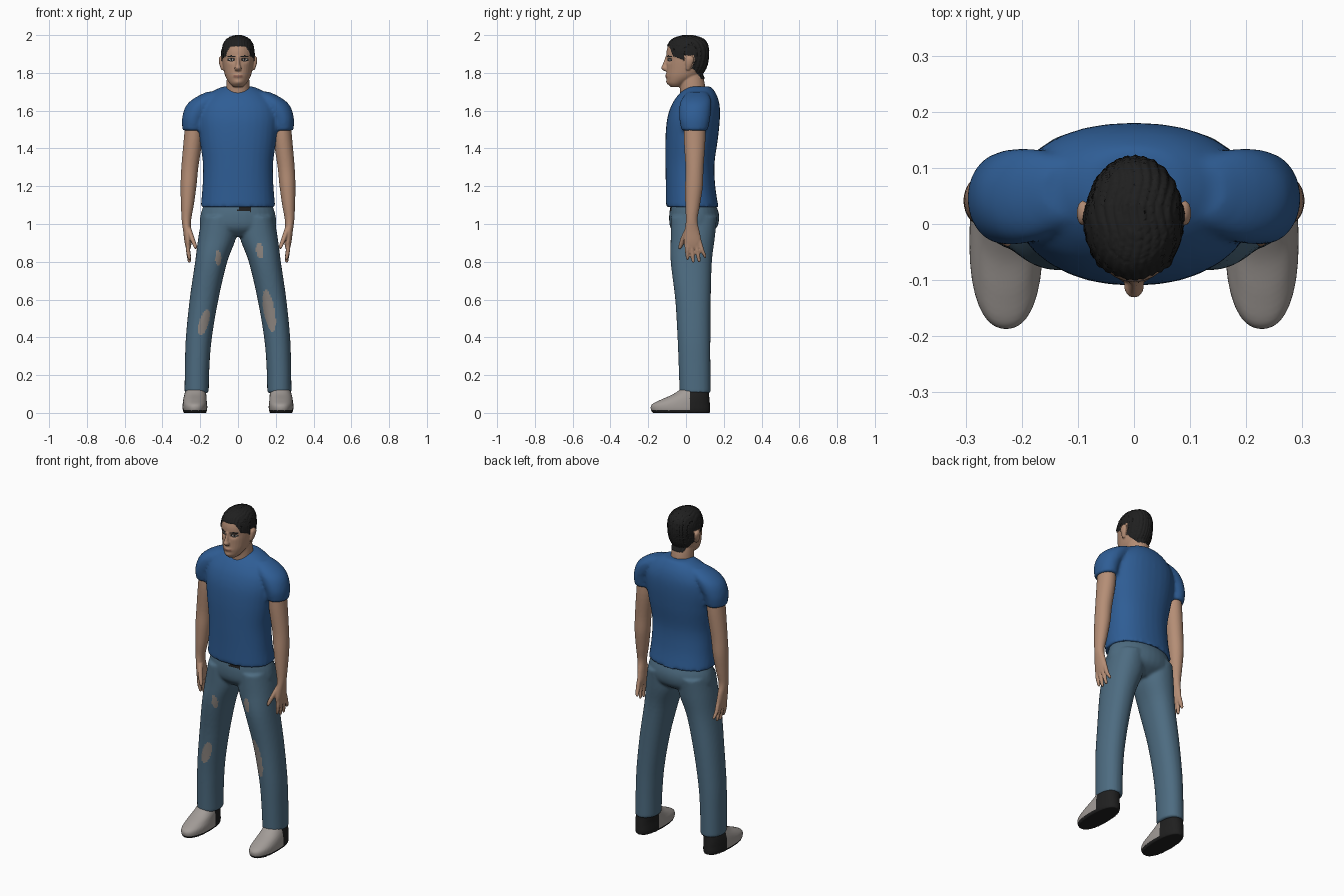
import bpy, bmesh, math

cube = bpy.data.objects.get("Cube")
if cube:
    bpy.data.objects.remove(cube, do_unlink=True)


def material(name, rgb):
    m = bpy.data.materials.new(name)
    m.use_nodes = True
    m.diffuse_color = (*rgb, 1)
    m.node_tree.nodes["Principled BSDF"].inputs["Base Color"].default_value = (*rgb, 1)
    return m


SKIN = material("skin", (0.46, 0.27, 0.18))
BLUE = material("shirt blue", (0.028, 0.11, 0.3))
DENIM = material("denim", (0.075, 0.15, 0.22))
PATCH = material("worn patch grey", (0.27, 0.24, 0.22))
CANVAS = material("shoe grey", (0.36, 0.33, 0.31))
BLACK = material("black", (0.014, 0.014, 0.014))
WHITE = material("eye white", (0.5, 0.47, 0.44))
LIP = material("lip", (0.3, 0.14, 0.1))


def loft(bm, rings, side=1, power=2.0, segs=32, steps=5):
    """Closed tube through horizontal rings (x, y, z, rx, ry), smoothly interpolated."""
    pts = [rings[0]] + rings + [rings[-1]]
    path = []
    for i in range(1, len(pts) - 2):
        for s in range(steps):
            t = s / steps
            path.append([0.5 * (2 * b + (c - a) * t + (2 * a - 5 * b + 4 * c - d) * t * t
                                + (3 * b - a - 3 * c + d) * t ** 3)
                         for a, b, c, d in zip(*pts[i - 1:i + 3])])
    path.append(rings[-1])
    loops = []
    for x, y, z, rx, ry in path:
        loop = []
        for k in range(segs):
            a = math.tau * k / segs
            c, s = math.cos(a), math.sin(a)
            loop.append(bm.verts.new((
                side * x + rx * math.copysign(abs(c) ** (2 / power), c),
                y + ry * math.copysign(abs(s) ** (2 / power), s), z)))
        loops.append(loop)
    for lo, hi in zip(loops, loops[1:]):
        for k in range(segs):
            n = (k + 1) % segs
            bm.faces.new((lo[k], lo[n], hi[n], hi[k]))
    bm.faces.new(loops[0])
    bm.faces.new(loops[-1])


def fuse(name, bm, voxel, smooth, mats):
    """Merge overlapping lofts into one continuous smooth skin."""
    bmesh.ops.recalc_face_normals(bm, faces=bm.faces)
    rough = bpy.data.meshes.new(name)
    bm.to_mesh(rough)
    bm.free()
    obj = bpy.data.objects.new(name, rough)
    bpy.context.collection.objects.link(obj)
    rm = obj.modifiers.new("merge", "REMESH")
    rm.mode = "VOXEL"
    rm.voxel_size = voxel
    sm = obj.modifiers.new("relax", "SMOOTH")
    sm.iterations = smooth
    dg = bpy.context.evaluated_depsgraph_get()
    obj_mesh = bpy.data.meshes.new_from_object(obj.evaluated_get(dg))
    obj.modifiers.clear()
    obj.data = obj_mesh
    bpy.data.meshes.remove(rough)
    obj_mesh.name = name
    obj_mesh.materials.clear()
    for m in mats:
        obj_mesh.materials.append(m)
    obj_mesh.shade_smooth()
    return obj


def paint(obj, rule):
    for p in obj.data.polygons:
        p.material_index = rule(p.center, p.normal)


# Shirt: torso with both sleeves
bm = bmesh.new()
loft(bm, [(0, .033, 1.09, .198, .139), (0, .024, 1.2, .188, .131), (0, .021, 1.32, .186, .13),
          (0, .03, 1.45, .204, .139), (0, .039, 1.55, .215, .14), (0, .049, 1.62, .205, .13),
          (0, .058, 1.67, .17, .11), (0, .065, 1.705, .13, .085), (0, .07, 1.728, .08, .062)], power=2.2)
for side in (1, -1):
    loft(bm, [(.238, .046, 1.495, .056, .07), (.233, .046, 1.56, .063, .082), (.2, .05, 1.625, .076, .085),
              (.165, .055, 1.667, .065, .075), (.12, .06, 1.7, .045, .05)], side)
fuse("shirt", bm, .01, 5, [BLUE])

# Collar band
bpy.ops.mesh.primitive_torus_add(major_radius=.071, minor_radius=.007, major_segments=40, minor_segments=8,
                                 location=(0, .036, 1.703), rotation=(.28, 0, 0))
collar = bpy.context.object
collar.name = "collar"
collar.data.materials.append(BLUE)
collar.data.shade_smooth()

# Jeans: pelvis with both legs
bm = bmesh.new()
loft(bm, [(0, .035, 1.13, .17, .11), (0, .043, 1.05, .198, .132), (0, .04, .98, .195, .122),
          (0, .03, .935, .12, .07)])
for side in (1, -1):
    loft(bm, [(.1, .042, 1.04, .09, .122), (.11, .036, .93, .1, .117), (.142, .028, .8, .085, .109),
              (.18, .037, .6, .076, .094), (.207, .042, .4, .069, .087), (.216, .045, .25, .065, .084),
              (.219, .048, .105, .064, .082)], side, 2.2)
jeans = fuse("jeans", bm, .008, 4, [DENIM, PATCH, BLACK])
HOLES = [(-.105, .82, .016, .042, 0), (-.18, .48, .026, .07, .25),
         (.115, .86, .02, .042, -.1), (.165, .54, .03, .11, -.17)]


def denim_rule(c, n):
    if n.y > -.1:
        return 0
    if 0 < c.x < .07 and c.z > 1.065:
        return 2
    for x, z, w, h, lean in HOLES:
        if ((c.x - x - lean * (c.z - z)) / w) ** 2 + ((c.z - z) / h) ** 2 < 1:
            return 1
    return 0


paint(jeans, denim_rule)

for side, label in ((1, "left"), (-1, "right")):
    # Arm, palm, fingers and thumb
    bm = bmesh.new()
    loft(bm, [(.235, .046, 1.56, .042, .055), (.238, .046, 1.45, .049, .057), (.255, .045, 1.3, .045, .048),
              (.262, .042, 1.2, .042, .047), (.268, .035, 1.1, .034, .039), (.273, .03, 1.02, .025, .031),
              (.269, .032, .96, .021, .04), (.265, .035, .91, .019, .047), (.263, .037, .875, .014, .044)], side)
    for y, tip_y, tip_z in ((.003, .008, .81), (.026, .038, .795), (.049, .069, .798), (.071, .1, .82)):
        loft(bm, [(.265, y, .91, .012, .012), (.264, (y + tip_y) / 2, .86, .012, .012),
                  (.258, tip_y, tip_z + .01, .009, .009), (.257, tip_y, tip_z, .005, .005)], side, segs=12)
    loft(bm, [(.262, .015, .98, .014, .018), (.245, -.01, .93, .014, .017),
              (.228, -.028, .885, .011, .012), (.224, -.034, .867, .006, .006)], side, segs=12)
    fuse(label + "_arm", bm, .005, 3, [SKIN])

    # Shoe: dark heel and sole, light toe
    bm = bmesh.new()
    loft(bm, [(.228, -.025, 0, .06, .152), (.228, -.029, .02, .065, .158), (.228, -.027, .045, .065, .154),
              (.228, -.004, .07, .062, .129), (.226, .026, .098, .058, .096), (.224, .045, .125, .052, .075)],
         side, 2.3)
    shoe = fuse(label + "_shoe", bm, .006, 2, [CANVAS, BLACK])
    paint(shoe, lambda c, n: int(c.y > .02 or c.z < .014))

# Head: skull, neck, nose and ears
bm = bmesh.new()
loft(bm, [(0, -.05, 1.725, .024, .03), (0, -.045, 1.745, .045, .052), (0, -.017, 1.78, .066, .087),
          (0, -.001, 1.82, .077, .103), (0, .006, 1.87, .084, .11), (0, .008, 1.92, .084, .11),
          (0, .01, 1.96, .072, .097), (0, .01, 1.983, .05, .07), (0, .01, 1.995, .02, .03)])
loft(bm, [(0, .045, 1.62, .078, .07), (0, .037, 1.7, .065, .068), (0, .03, 1.76, .06, .066),
          (0, .02, 1.81, .055, .06)])
loft(bm, [(0, -.096, 1.888, .008, .012), (0, -.107, 1.845, .011, .017), (0, -.111, 1.826, .018, .021),
          (0, -.104, 1.811, .015, .014)], segs=16)
for side in (1, -1):
    loft(bm, [(.08, .01, 1.815, .008, .01), (.088, .016, 1.845, .011, .019),
              (.091, .02, 1.875, .011, .022), (.086, .018, 1.89, .007, .012)], side, segs=16)
head = fuse("head", bm, .0038, 4, [SKIN, BLACK, WHITE, LIP])

# Hairline height by depth
LINE = [(-.2, 1.948), (-.085, 1.94), (-.067, 1.888), (-.02, 1.872), (.008, 1.835),
        (.04, 1.82), (.08, 1.768), (.2, 1.765)]


def is_hair(c):
    if abs(c.x) > .08 and -.012 < c.y < .046 and c.z < 1.893:
        return False
    for (y0, z0), (y1, z1) in zip(LINE, LINE[1:]):
        if y0 <= c.y < y1:
            return c.z > z0 + (z1 - z0) * (c.y - y0) / (y1 - y0)
    return False


def face_rule(c, n):
    if is_hair(c):
        return 1
    if c.y > -.04:
        return 0
    x = abs(c.x) - .036
    z = c.z - 1.87
    if (x / .02) ** 2 + (z / .009) ** 2 < 1:
        white = (x / .014) ** 2 + (z / .005) ** 2 < 1 and abs(x) > .005
        return 2 if white else 1
    if abs(x) < .021 and abs(c.z - 1.889 + .15 * abs(x)) < .004:
        return 1
    if abs(c.x) < .025 and abs(c.z - 1.783) < .006:
        return 3
    return 0


paint(head, face_rule)

# Raise the hair in strands, sink the eye sockets, push out lips and chin
for v in head.data.vertices:
    c = v.co.copy()
    if is_hair(c):
        v.co += v.normal * (.005 + .0015 * math.sin(c.x * 420 + 2 * math.sin(c.y * 60)))
    elif c.y < -.03:
        socket = math.exp(-((abs(c.x) - .034) / .018) ** 2 - ((c.z - 1.868) / .013) ** 2)
        lips = math.exp(-(c.x / .024) ** 2 - ((c.z - 1.783) / .01) ** 2)
        chin = math.exp(-(c.x / .022) ** 2 - ((c.z - 1.75) / .013) ** 2)
        v.co.y += .01 * socket - .006 * lips - .006 * chin
